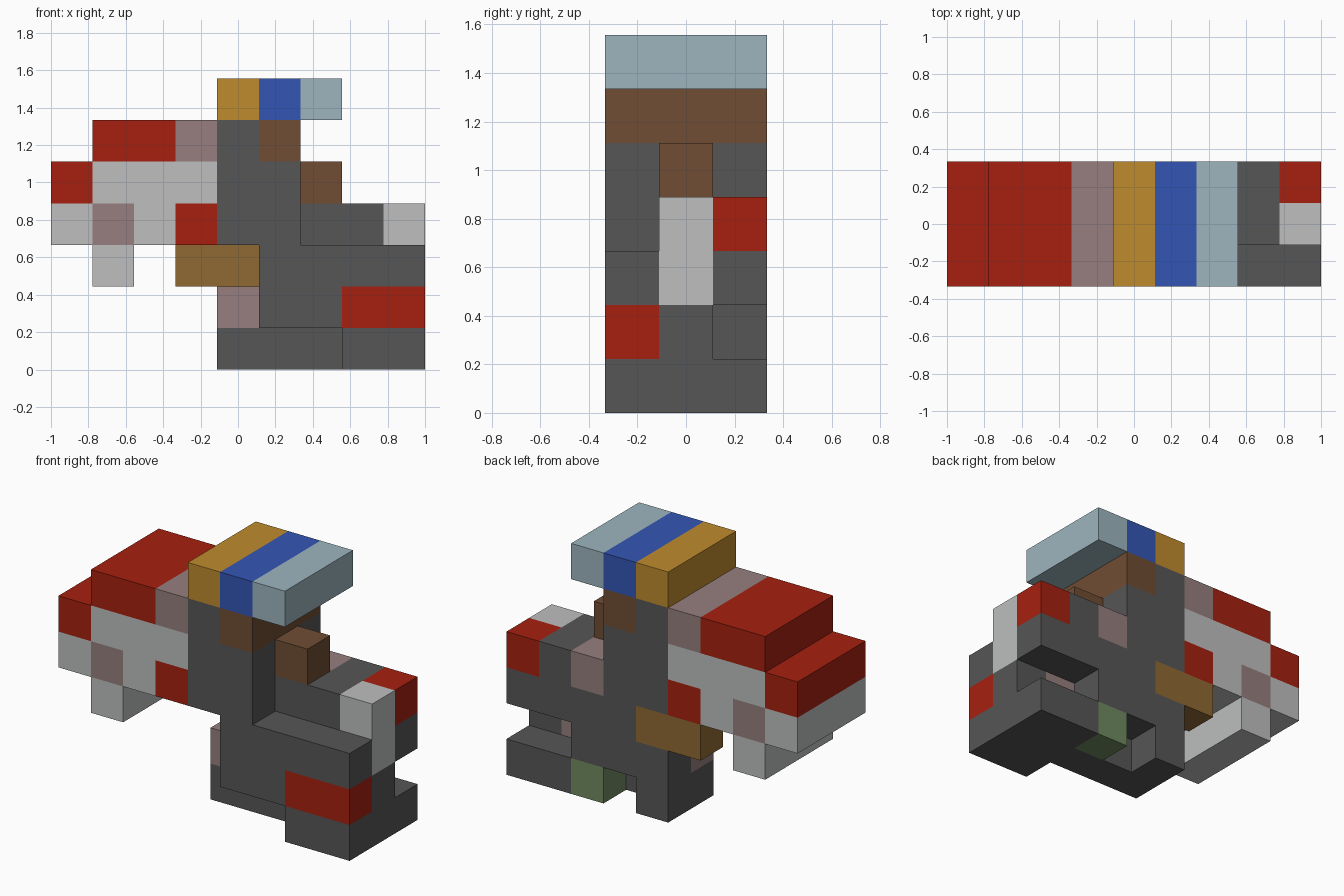
import bpy, bmesh
from mathutils import Vector

if "Cube" in bpy.data.objects:
    bpy.data.objects.remove(bpy.data.objects["Cube"], do_unlink=True)

UNIT = 2 / 9                     # edge of one block
OFFSET = Vector((4.5, 1.5, 0))   # centres the 9 x 3 x 7 block grid

HEX = {
    "dark_grey": "565656", "red": "A6200F", "pale_grey": "BDBFBE",
    "mauve": "977F7F", "bronze": "8F6A34", "gold": "BF8B2D",
    "blue": "3456B5", "ice_blue": "9DB5BF", "brown": "704D34",
    "green": "708A60",
}


def linear(code):
    s = [int(code[i:i + 2], 16) / 255 for i in (0, 2, 4)]
    return [((c + 0.055) / 1.055) ** 2.4 for c in s] + [1]


def make_material(name, code):
    mat = bpy.data.materials.new(name)
    mat.use_nodes = True
    mat.diffuse_color = linear(code)
    bsdf = mat.node_tree.nodes["Principled BSDF"]
    bsdf.inputs["Base Color"].default_value = linear(code)
    bsdf.inputs["Roughness"].default_value = 0.9
    return mat


materials = {n: make_material(n, c) for n, c in HEX.items()}
blocks = {}                      # grid cell -> (part, colour)


def fill(part, colour, xs, zs, ys=(0, 2)):
    """Fill an inclusive range of blocks; later fills repaint earlier ones."""
    for x in range(xs[0], xs[1] + 1):
        for y in range(ys[0], ys[1] + 1):
            for z in range(zs[0], zs[1] + 1):
                blocks[x, y, z] = (part, colour)


FRONT, MID, BACK = (0, 0), (1, 1), (2, 2)

# Head: pale muzzle with red top and cheek patches
fill("head", "pale_grey", (0, 3), (3, 4))
fill("head", "red", (0, 0), (4, 4))
fill("head", "red", (1, 2), (5, 5))
fill("head", "mauve", (3, 3), (5, 5))
for side in (FRONT, BACK):
    fill("head", "mauve", (1, 1), (3, 3), side)
    fill("head", "red", (3, 3), (3, 3), side)
fill("chin", "pale_grey", (1, 1), (2, 2))

# Trunk
fill("torso", "dark_grey", (4, 5), (3, 5))
fill("torso", "brown", (5, 5), (5, 5))
fill("back_knob", "brown", (6, 6), (4, 4), MID)

# Striped top
for x, colour in zip((4, 5, 6), ("gold", "blue", "ice_blue")):
    fill("striped_top", colour, (x, x), (6, 6))

# Hips with the raised rear block
fill("hips", "dark_grey", (5, 8), (2, 2))
fill("rear_block", "dark_grey", (6, 8), (3, 3), (1, 2))
fill("rear_block", "mauve", (6, 6), (3, 3), BACK)
fill("rear_block", "red", (8, 8), (3, 3), BACK)
fill("tail", "pale_grey", (8, 8), (2, 3), MID)
fill("side_bar", "bronze", (3, 4), (2, 2), BACK)

# Legs
fill("legs", "dark_grey", (5, 8), (1, 1), (0, 1))
fill("legs", "red", (7, 8), (1, 1), FRONT)
fill("legs", "mauve", (7, 7), (1, 1), MID)
fill("legs", "dark_grey", (4, 6), (1, 1), BACK)
fill("legs", "mauve", (4, 4), (1, 1), MID)

# Feet
fill("feet", "dark_grey", (4, 8), (0, 0), MID)
fill("feet", "dark_grey", (7, 8), (0, 0))
fill("feet", "dark_grey", (4, 4), (0, 0), BACK)
fill("feet", "green", (6, 6), (0, 0), BACK)


def add_exposed_faces(bm, cell, slot):
    """Add the faces of one block that do not touch another block."""
    for axis in range(3):
        for sign in (-1, 1):
            normal = Vector((0, 0, 0))
            normal[axis] = sign
            if tuple(int(a + b) for a, b in zip(cell, normal)) in blocks:
                continue
            u = Vector((0, 0, 0))
            u[(axis + 1) % 3] = 0.5
            v = normal.cross(u)
            centre = Vector(cell) + Vector((0.5, 0.5, 0.5)) + normal / 2
            corners = (centre - u - v, centre + u - v, centre + u + v, centre - u + v)
            face = bm.faces.new([bm.verts.new((p - OFFSET) * UNIT) for p in corners])
            face.material_index = slot


# One mesh per part, with flat faces of equal colour merged
for part in dict.fromkeys(p for p, _ in blocks.values()):
    cells = {c: col for c, (p, col) in blocks.items() if p == part}
    colours = list(dict.fromkeys(cells.values()))
    bm = bmesh.new()
    for cell, colour in cells.items():
        add_exposed_faces(bm, cell, colours.index(colour))
    bmesh.ops.remove_doubles(bm, verts=bm.verts, dist=0.001)
    bmesh.ops.dissolve_limit(bm, angle_limit=0.01, verts=bm.verts,
                             edges=bm.edges, delimit={"MATERIAL"})
    mesh = bpy.data.meshes.new(part)
    bm.to_mesh(mesh)
    bm.free()
    for colour in colours:
        mesh.materials.append(materials[colour])
    bpy.context.collection.objects.link(bpy.data.objects.new(part, mesh))
